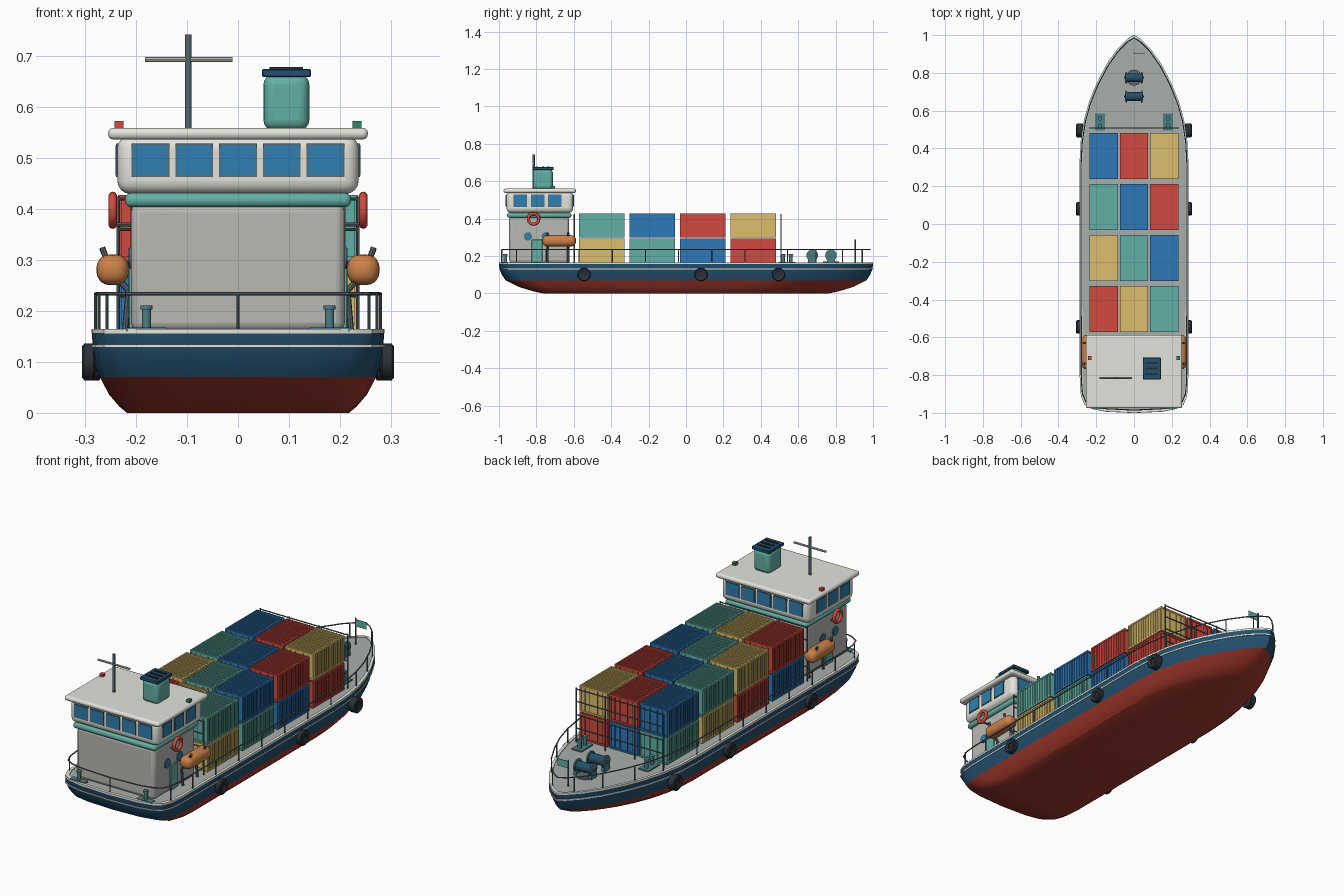
import bpy, bmesh, math
from mathutils import Vector, Matrix

if "Cube" in bpy.data.objects:
    bpy.data.objects.remove(bpy.data.objects["Cube"])

HEX = dict(navy="23506f", red="a83a2e", white="e4e4dc", deck="a9afaa", wall="b9b9b4", teal="62b0a6",
           glass="2f80b0", blue="2f78b8", cred="d24a3e", yellow="dcbd6c", orange="cd8148",
           dark="2b3138", steel="5b6a70", green="2f8a5a", sea="4b7f86")
mats = {}

def mat(c):
    if c not in mats:
        m = bpy.data.materials.new(c)
        rgb = [int(HEX[c][i:i + 2], 16) / 255 for i in (0, 2, 4)]
        m.diffuse_color = [((v + .055) / 1.055) ** 2.4 for v in rgb] + [1]
        m.use_nodes = True
        m.node_tree.nodes["Principled BSDF"].inputs["Base Color"].default_value = m.diffuse_color
        mats[c] = m
    return mats[c]

def finish(name, bm, color, bevel=0, segs=3):
    bmesh.ops.recalc_face_normals(bm, faces=bm.faces)
    me = bpy.data.meshes.new(name)
    bm.to_mesh(me)
    bm.free()
    me.materials.append(mat(color))
    ob = bpy.data.objects.new(name, me)
    bpy.context.collection.objects.link(ob)
    if bevel:
        b = ob.modifiers.new("bevel", 'BEVEL')
        b.width, b.segments = bevel, segs
    bpy.ops.object.select_all(action='DESELECT')
    ob.select_set(True)
    bpy.context.view_layer.objects.active = ob
    bpy.ops.object.shade_smooth_by_angle(angle=math.radians(35))
    return ob

def add_box(bm, x0, x1, y0, y1, z0, z1):
    m = Matrix.Translation(((x0 + x1) / 2, (y0 + y1) / 2, (z0 + z1) / 2)) @ Matrix.Diagonal((x1 - x0, y1 - y0, z1 - z0, 1))
    bmesh.ops.create_cube(bm, size=1, matrix=m)

def add_rod(bm, a, b, r, n=8):
    a, b = Vector(a), Vector(b)
    m = Matrix.Translation((a + b) / 2) @ (b - a).to_track_quat('Z', 'Y').to_matrix().to_4x4()
    bmesh.ops.create_cone(bm, cap_ends=True, segments=n, radius1=r, radius2=r, depth=(b - a).length, matrix=m)

def boxes(name, color, dims, bevel=0, segs=3):
    bm = bmesh.new()
    for d in dims:
        add_box(bm, *d)
    return finish(name, bm, color, bevel, segs)

def rods(name, color, items, n=8):
    bm = bmesh.new()
    for a, b, r in items:
        add_rod(bm, a, b, r, n)
    return finish(name, bm, color)

# Hull outline, starboard half from stern to bow, mirrored to port
HALF = [(0, -1), (.15, -.993), (.225, -.978), (.262, -.955), (.28, -.91), (.286, -.84), (.287, -.4), (.287, 0),
        (.287, .33), (.281, .44), (.264, .55), (.236, .65), (.195, .75), (.142, .85), (.085, .93), (.035, .98), (0, 1)]
OUT = HALF + [(-x, y) for x, y in HALF[-2:0:-1]]

def loft(name, color, levels, ring=False):
    """levels: (x scale, y scale, z)"""
    bm = bmesh.new()
    rows = [[bm.verts.new((x * sx, y * sy, z)) for x, y in OUT] for sx, sy, z in levels]
    n = len(OUT)
    for k in range(len(rows) if ring else len(rows) - 1):
        r, s = rows[k], rows[(k + 1) % len(rows)]
        for i in range(n):
            bm.faces.new((r[i], r[(i + 1) % n], s[(i + 1) % n], s[i]))
    if not ring:
        bm.faces.new(rows[0])
        bm.faces.new(rows[-1])
    return finish(name, bm, color)

loft("hull_bottom", "red", [(.76, .765, 0), (.81, .82, .012), (.88, .895, .035), (.945, .965, .07)])
loft("hull_topsides", "navy", [(.945, .965, .07), (.975, .985, .1), (.995, .997, .13), (1, 1, .158)])
loft("hull_stripe", "white", [(.99, .99, .128), (1.003, 1.001, .128), (1.003, 1.001, .134), (.99, .99, .134)], True)
loft("gunwale", "white", [(1.004, 1, .156), (1.004, 1, .165), (.955, .985, .165), (.955, .985, .156)], True)
loft("deck", "deck", [(.97, .99, .15), (.97, .99, .1615)])

# Tyre fenders
for s in (-1, 1):
    for y in (-.545, .08, .495):
        bm = bmesh.new()
        n, prof = 24, [(.016, .286), (.016, .302), (.022, .306), (.031, .306), (.036, .302), (.036, .284), (.022, .28)]
        if y > .4:
            prof = [(r, x - .012 if x < .29 else x) for r, x in prof]
        rows = [[bm.verts.new((s * x, y + r * math.cos(t * math.tau / n), .1 + r * math.sin(t * math.tau / n)))
                 for t in range(n)] for r, x in prof]
        for k in range(len(prof)):
            a, b = rows[k], rows[(k + 1) % len(prof)]
            for i in range(n):
                bm.faces.new((a[i], a[(i + 1) % n], b[(i + 1) % n], b[i]))
        add_rod(bm, (s * .27, y, .1), (s * .296, y, .1), .018, 16)
        finish("tyre_fender", bm, "dark")

# Deck railing
pts = [Vector((x * .975, y * .985, .234)) for x, y in OUT]
items = [(a, b, .003) for a, b in zip(pts, pts[1:] + pts[:1])]
posts = [(0, -1), (.28, -.92)] + [(.287, -.76 + i * .18) for i in range(7)] + \
        [(.264, .55), (.215, .705), (.142, .85), (.06, .957)]
for x, y in posts:
    for s in ((-1, 1) if x else (1,)):
        items.append(((s * x * .975, y * .985, .16), (s * x * .975, y * .985, .234), .003))
rods("deck_railing", "steel", items)

# Cargo containers: corrugated box with corner frame, doors at both ends
def container(name, color, loc):
    w, l, h = .075, .1215, .129
    bm = bmesh.new()
    add_box(bm, -w + .005, w - .005, -l + .004, l - .004, .003, h - .004)
    for s in (-1, 1):
        x0, x1 = sorted((s * (w - .007), s * w))
        for t in (-1, 1):
            y0, y1 = sorted((t * (l - .008), t * l))
            add_box(bm, x0, x1, y0, y1, 0, h)
        for z in (0, h - .008):
            add_box(bm, x0, x1, -l, l, z, z + .008)
            y0, y1 = sorted((s * (l - .007), s * l))
            add_box(bm, -w, w, y0, y1, z, z + .008)
        for i in range(13):
            y = (i - 6) * .0175
            x0, x1 = sorted((s * (w - .007), s * (w - .0012)))
            add_box(bm, x0, x1, y - .0045, y + .0045, .006, h - .006)
        for x in (-.048, -.02, .02, .048):
            add_rod(bm, (x, s * (l - .002), .006), (x, s * (l - .002), h - .006), .0025, 6)
    for i in range(13):
        y = (i - 6) * .0175
        add_box(bm, -w + .008, w - .008, y - .0045, y + .0045, h - .006, h - .001)
    finish(name, bm, color).location = loc

COLS = ["blue", "cred", "yellow", "teal"]
for tier in range(2):
    for row in range(4):
        for col in range(3):
            container("container", COLS[(col - row - 1 + tier) % 4],
                      ((col - 1) * .161, .36 - row * .27, .165 + tier * .134))

# Lashing frames at both ends of the cargo
for y in (.508, -.598):
    it = [((x, y, .16), (x, y, .425), .0035) for x in (-.235, -.08, .08, .235)]
    it += [((-.235, y, z), (.235, y, z), .003) for z in (.23, .295, .36, .42)]
    rods("lashing_frame", "steel", it)

# Deckhouse, trim, bridge and roof
boxes("deckhouse", "wall", [(-.21, .21, -.945, -.625, .16, .412)], .018)
boxes("teal_trim", "teal", [(-.222, .222, -.957, -.613, .404, .432)], .012)
boxes("bridge", "white", [(-.237, .237, -.96, -.603, .43, .545)], .026, 4)
boxes("bridge_roof", "white", [(-.255, .255, -.975, -.588, .537, .56)], .01)
win = [((i - 2) * .086 - .034, (i - 2) * .086 + .034, y - .004, y + .004, .466, .526)
       for i in range(5) for y in (-.96, -.603)]
win += [(s * .237 - .004, s * .237 + .004, y - .033, y + .033, .466, .526) for s in (-1, 1) for y in (-.885, -.793, -.702)]
boxes("bridge_windows", "glass", win)
frames = []
for x0, x1, y0, y1, z0, z1 in win:
    e, f = (.003, -.0015) if x1 - x0 > .02 else (-.0015, .003)
    frames.append((x0 - e, x1 + e, y0 - f, y1 + f, z0 - .003, z1 + .003))
boxes("window_frames", "steel", frames)

for s in (-1, 1):
    # Side door, portholes and life ring
    boxes("side_door", "teal", [(s * .21 - .005, s * .21 + .005, -.825, -.767, .165, .288)], .002, 1)
    rods("portholes", "glass", [((s * .2, y, .305), (s * .215, y, .305), .019) for y in (-.845, -.75)], 20)
    rods("porthole_rims", "steel", [((s * .2, y, .305), (s * .2135, y, .305), .022) for y in (-.845, -.75)], 20)
    bpy.ops.mesh.primitive_torus_add(location=(s * .246, -.815, .398), rotation=(0, math.pi / 2, 0),
                                     major_radius=.028, minor_radius=.0085, major_segments=28, minor_segments=10)
    ring = bpy.context.object
    ring.name = "life_ring"
    ring.data.materials.append(mat("cred"))
    bpy.ops.object.shade_smooth()
    rods("life_ring_bracket", "steel", [((s * .205, -.815, .37), (s * .245, -.815, .37), .004)])
    # Lifeboat with davits
    boxes("lifeboat", "orange", [(s * .246 - .032, s * .246 + .032, -.768, -.588, .251, .311)], .026, 5)
    dav = []
    for y in (-.74, -.63):
        path = [(.222, .16), (.215, .24), (.25, .28), (.267, .325)]
        dav += [((s * a[0], y, a[1]), (s * b[0], y, b[1]), .006) for a, b in zip(path, path[1:])]
    rods("lifeboat_davits", "steel", dav)
    # Navigation light
    boxes("navigation_light", "cred" if s < 0 else "green", [(s * .234 - .009, s * .234 + .009, -.72, -.70, .556, .573)])
    # Bollard pairs at bow and stern
    for y, along in ((.54, True), (-.966, False)):
        px, py = (.026, .045) if along else (.04, .014)
        boxes("bollard_plate", "sea", [(s * .18 - px, s * .18 + px, y - py, y + py, .16, .168)])
        offs = [(0, -.02), (0, .02)] if along else [(0, 0)]
        bl = []
        for dx, dy in offs:
            p = Vector((s * .18 + dx, y + dy, 0))
            bl += [(p + Vector((0, 0, .165)), p + Vector((0, 0, .21)), .009),
                   (p + Vector((0, 0, .203)), p + Vector((0, 0, .211)), .012)]
        rods("bollards", "sea", bl, 14)

# Funnel and capped grille
boxes("funnel", "teal", [(.05, .14, -.818, -.712, .555, .665)], .02, 4)
boxes("funnel_cap", "navy", [(.047, .143, -.822, -.708, .66, .675)], .002, 1)
boxes("funnel_grille", "dark", [(.062, .128, y - .005, y + .005, .674, .679) for y in (-.795, -.765, -.735)])

# Mast and radar bar
rods("mast", "steel", [((-.098, -.815, .555), (-.098, -.815, .743), .0065)], 12)
rods("radar_bar", "wall", [((-.183, -.815, .694), (-.011, -.815, .694), .005)], 8)

# Anchor winches
for y in (.675, .775):
    rods("winch_drum", "navy", [((-.04, y, .203), (.04, y, .203), .023)], 20)
    rods("winch_flanges", "sea", [((s * .037, y, .203), (s * .044, y, .203), .031) for s in (-1, 1)], 20)
    rods("winch_axle", "steel", [((-.052, y, .203), (.052, y, .203), .006)], 10)
    boxes("winch_bed", "sea", [(s * .04 - .008, s * .04 + .008, y - .022, y + .022, .16, .2) for s in (-1, 1)])
rods("capstan_base", "steel", [((0, .775, .16), (0, .775, .17), .042)], 24)

# Bow flag
rods("flag_pole", "steel", [((0, .905, .16), (0, .905, .288), .004)])
boxes("bow_flag", "teal", [(0, .058, .9035, .9065, .248, .282)])
